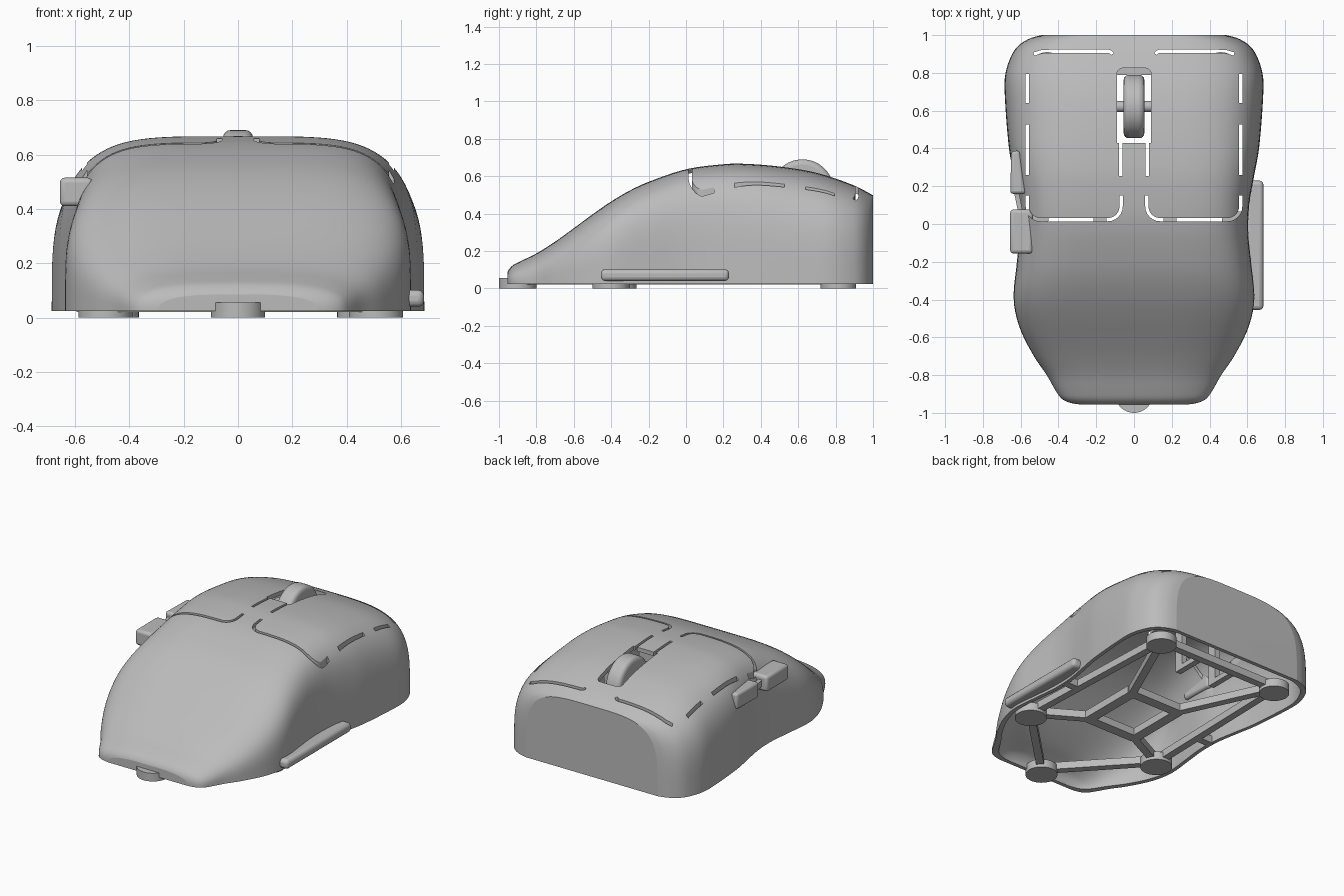
import bpy, bmesh, math
from mathutils import Vector

if "Cube" in bpy.data.objects:
    bpy.data.objects.remove(bpy.data.objects["Cube"])

grey = bpy.data.materials.new("plain grey")
grey.use_nodes = True
grey.diffuse_color = (0.5, 0.5, 0.5, 1)
grey.node_tree.nodes["Principled BSDF"].inputs["Base Color"].default_value = (0.5, 0.5, 0.5, 1)


def finish(name, bm, bevel=0.0):
    bmesh.ops.recalc_face_normals(bm, faces=bm.faces)
    mesh = bpy.data.meshes.new(name)
    bm.to_mesh(mesh)
    bm.free()
    mesh.materials.append(grey)
    ob = bpy.data.objects.new(name, mesh)
    bpy.context.collection.objects.link(ob)
    if bevel:
        mod = ob.modifiers.new("rounding", "BEVEL")
        mod.width, mod.segments = bevel, 3
    return ob


def smooth(ob, angle=35):
    bpy.ops.object.select_all(action="DESELECT")
    ob.select_set(True)
    bpy.context.view_layer.objects.active = ob
    bpy.ops.object.shade_smooth_by_angle(angle=math.radians(angle))


def prism(name, outline, z0, z1, bevel=0.0):
    """Extrude a plan outline from z0 to z1."""
    bm = bmesh.new()
    face = bm.faces.new([bm.verts.new((x, y, z0)) for x, y in outline])
    top = bmesh.ops.extrude_face_region(bm, geom=[face])["geom"]
    bmesh.ops.translate(bm, vec=(0, 0, z1 - z0), verts=[v for v in top if isinstance(v, bmesh.types.BMVert)])
    return finish(name, bm, bevel)


def box(name, x0, x1, y0, y1, z0, z1, bevel=0.0):
    return prism(name, [(x0, y0), (x1, y0), (x1, y1), (x0, y1)], z0, z1, bevel)


def ribbon(path, width):
    """Plan outline of a strip of given width along a path."""
    pts = [Vector(p) for p in path]
    sides = []
    for i, p in enumerate(pts):
        d = (pts[min(i + 1, len(pts) - 1)] - pts[max(i - 1, 0)]).normalized()
        sides.append(Vector((-d.y, d.x)) * width / 2)
    return [p + s for p, s in zip(pts, sides)] + [p - s for p, s in zip(pts[::-1], sides[::-1])]


def arc(cx, cy, r, a0, a1, n=6):
    return [(cx + r * math.cos(math.radians(a0 + (a1 - a0) * i / n)),
             cy + r * math.sin(math.radians(a0 + (a1 - a0) * i / n))) for i in range(n + 1)]


def cylinder(name, r, depth, loc, axis="Z", bevel=0.0, sides=40):
    bm = bmesh.new()
    bmesh.ops.create_cone(bm, cap_ends=True, segments=sides, radius1=r, radius2=r, depth=depth)
    ob = finish(name, bm)
    ob.location = loc
    if axis == "X":
        ob.rotation_euler.y = math.pi / 2
    if bevel:
        mod = ob.modifiers.new("rounding", "BEVEL")
        mod.width, mod.segments, mod.limit_method = bevel, 4, "ANGLE"
    smooth(ob)


def curve_at(pts, y):
    """Smooth cubic curve through (y, value) points."""
    i = max(k for k in range(len(pts) - 1) if k == 0 or pts[k][0] <= y)

    def slope(k):
        a, b = pts[max(k - 1, 0)], pts[min(k + 1, len(pts) - 1)]
        return (b[1] - a[1]) / (b[0] - a[0])
    (ya, va), (yb, vb) = pts[i], pts[i + 1]
    h = yb - ya
    t = min(max((y - ya) / h, 0), 1)
    return ((2 * t**3 - 3 * t**2 + 1) * va + (t**3 - 2 * t**2 + t) * h * slope(i)
            + (3 * t**2 - 2 * t**3) * vb + (t**3 - t**2) * h * slope(i + 1))


half_width = [(-.955, .29), (-.948, .335), (-.927, .38), (-.89, .41), (-.8, .462), (-.7, .53), (-.55, .605),
              (-.4, .637), (-.2, .62), (-.05, .605), (.1, .61), (.25, .635), (.4, .662), (.7, .685),
              (.8, .68), (.9, .645), (.95, .605), (.985, .545), (1, .49)]
crown = [(-.955, .085), (-.948, .1), (-.927, .123), (-.89, .143), (-.8, .187), (-.7, .25), (-.6, .322),
         (-.5, .396), (-.4, .465), (-.3, .524), (-.2, .57), (0, .637), (.2, .664), (.3, .667),
         (.5, .652), (.7, .618), (.9, .55), (1, .498)]
# Squareness of the arch: softest at the nose, boxiest at the waist
squareness = [(-.955, 2.8), (-.6, 3.8), (-.3, 4.6), (.05, 4.8), (.25, 4.5), (.6, 3.9), (1, 4)]


def dome(name, inset, floor, rows=72, cols=56):
    """Loft of squarish arches along y, shrunk by inset."""
    bm = bmesh.new()
    rings = []
    for r in range(rows + 1):
        y = .0225 - .9775 * math.cos(math.pi * r / rows)
        w, h = curve_at(half_width, y) - inset, curve_at(crown, y) - inset
        e = 2 / curve_at(squareness, y)
        ring = []
        for c in range(cols + 1):
            a = math.pi * c / cols
            ca, sa = math.cos(a), max(math.sin(a), 0)
            ring.append(bm.verts.new((math.copysign(abs(ca)**e * w, ca),
                                      .0225 + (y - .0225) * (1 - inset / .9775), floor + (h - floor) * sa**e)))
        rings.append(ring)
    for a, b in zip(rings, rings[1:]):
        for i in range(cols + 1):
            j = (i + 1) % (cols + 1)
            bm.faces.new((a[i], a[j], b[j], b[i]))
    bm.faces.new(rings[0])
    bm.faces.new(rings[-1])
    return finish(name, bm)


# Hollow shell with cut slots
shell = dome("shell", 0, .024)
cutters = [dome("hollow_cutter", .026, -.03)]
slots = [[(.565, .64), (.565, .795)], [(.565, .26), (.565, .527)], [(.07, .255), (.07, .44)],
         arc(.14, .885, .03, 150, 90) + [(.43, .915), (.49, .912), (.53, .9)],
         [(.068, .15)] + arc(.138, .093, .07, 180, 270) + arc(.495, .093, .07, 270, 360) + [(.565, .15)]]
for side in (1, -1):
    for s in slots:
        cutters.append(prism("slot_cutter", ribbon([(side * x, y) for x, y in s], .017), .2, .9))
well = arc(.06, .795, .03, 0, 90) + arc(-.06, .795, .03, 90, 180) + [(-.09, .43), (.09, .43)]
cutters.append(prism("well_cutter", well, .2, .9))
bpy.context.view_layer.objects.active = shell
for c in cutters:
    mod = shell.modifiers.new("cut", "BOOLEAN")
    mod.operation, mod.solver, mod.object = "DIFFERENCE", "EXACT", c
    bpy.ops.object.modifier_apply(modifier=mod.name)
    bpy.data.objects.remove(c)
smooth(shell, 24)
shell.modifiers.new("flat_back_shading", "WEIGHTED_NORMAL").keep_sharp = True

# Scroll wheel, axle, posts and the tongue in front of it
cylinder("scroll_wheel", .168, .11, (0, .622, .522), "X", .028, 64)
cylinder("wheel_axle", .03, .25, (0, .622, .522), "X")
for side, word in ((1, "left"), (-1, "right")):
    x = side * .135
    box(word + "_wheel_post", x - .02, x + .02, .59, .65, .03, .56)
    box(word + "_post_foot", x - .02, x + .02, .59, .82, .025, .06)
box("centre_tongue", -.06, .06, .27, .42, .57, .64, .008)

# Thumb buttons and side rail
box("front_thumb_button", -.656, -.535, -.156, .077, .41, .515, .018)
prism("rear_thumb_button", [(-.655, .16), (-.572, .16), (-.606, .39), (-.65, .385)], .41, .515, .016)
prism("thumb_button_link", ribbon([(-.6, .06), (-.625, .18)], .025), .44, .485)
box("side_rail", .592, .685, -.455, .23, .04, .102, .022)
for name in ("front_thumb_button", "rear_thumb_button", "side_rail"):
    smooth(bpy.data.objects[name])

# Feet and the open base frame
feet = [(.46, .815), (.508, -.4), (0, -.9), (-.488, -.365), (-.46, .815)]
for i, (x, y) in enumerate(feet):
    cylinder("foot_%d" % (i + 1), .095 if y > 0 else .1, .055, (x, y, .0275))


def bar(name, a, b, width=.05):
    prism(name, ribbon([a, b], width), .02, .07)


for i in range(5):
    bar("outer_bar_%d" % (i + 1), feet[i], feet[(i + 1) % 5])
corners = [(.19, .21), (.19, -.21), (-.18, -.21), (-.18, .21)]
for i, (c, f) in enumerate(zip(corners, (feet[0], feet[1], feet[3], feet[4]))):
    bar("centre_frame_%d" % (i + 1), c, corners[(i + 1) % 4], .07)
    bar("diagonal_bar_%d" % (i + 1), c, f)
for side, word in ((1, "left"), (-1, "right")):
    bar(word + "_shell_link", (side * .47, .04), (side * .595, .04))
